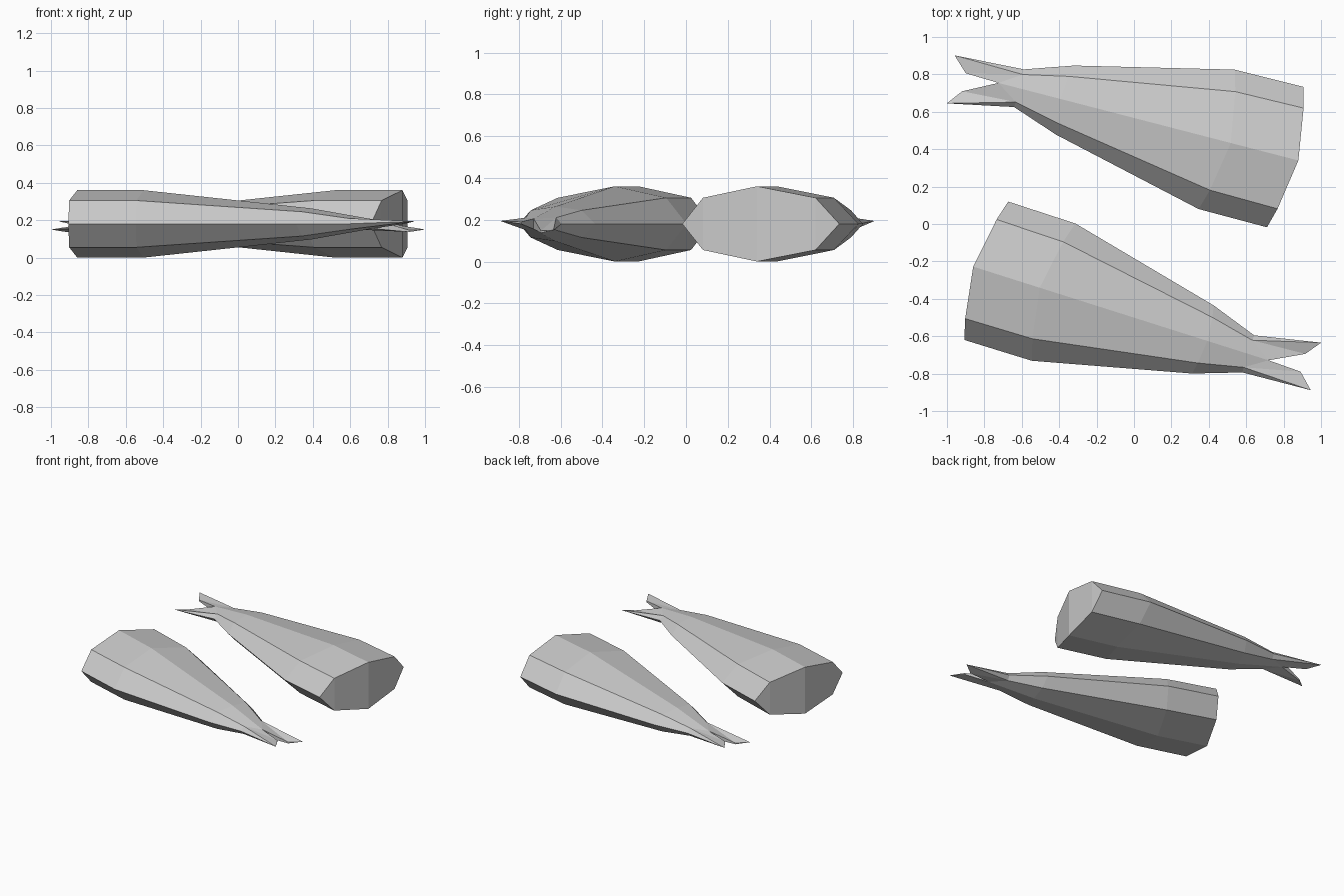
import bpy, bmesh
from math import radians
from mathutils import Matrix

if "Cube" in bpy.data.objects:
    bpy.data.objects.remove(bpy.data.objects["Cube"])

# Cross-sections from cut end to tail root:
# (side u, side v), (shoulder u, v, h), (ridge u, h); u = along body, v = across, h = half height
SECTIONS = [
    ((0.00, 0.388), (-0.03, 0.278, 0.125), (-0.073, 0.18)),
    ((0.378, 0.385), (0.345, 0.272, 0.125), (0.30, 0.18)),
    ((1.215, 0.191), (1.228, 0.128, 0.065), (1.24, 0.083)),
    ((1.47, 0.104), (1.468, 0.076, 0.030), (1.583, 0.025)),
]
# Tail lobes: outer tip and inner corner (u, v, z relative to the mid plane)
LOBES = [
    ((1.823, 0.175, -0.03), (1.76, 0.092, -0.038)),
    ((1.847, -0.084, 0.014), (1.765, -0.006, 0.005)),
]
THICK = 0.005


def build_fish(name, location, angle):
    bm = bmesh.new()

    def face(*verts):
        bm.faces.new(verts)

    # Octagonal body rings
    rings = []
    for (su, sv), (hu, hv, hh), (mu, mh) in SECTIONS:
        pts = [(su, sv, 0), (hu, hv, hh), (mu, 0, mh), (hu, -hv, hh),
               (su, -sv, 0), (hu, -hv, -hh), (mu, 0, -mh), (hu, hv, -hh)]
        rings.append([bm.verts.new(p) for p in pts])
    for a, b in zip(rings, rings[1:]):
        for i in range(8):
            j = (i + 1) % 8
            face(a[i], a[j], b[j], b[i])

    # Folded cut end
    r = rings[0]
    face(r[0], r[1], r[7])
    face(r[1], r[2], r[6], r[7])
    face(r[2], r[3], r[5], r[6])
    face(r[3], r[4], r[5])

    # Forked tail, each lobe tapering from half of the last ring
    r = rings[-1]
    for (tip, inner), (s, ht, hb) in zip(LOBES, ((0, 1, 7), (4, 3, 5))):
        t = bm.verts.new(tip)
        it = bm.verts.new((inner[0], inner[1], inner[2] + THICK))
        ib = bm.verts.new((inner[0], inner[1], inner[2] - THICK))
        face(r[s], r[ht], t)
        face(r[s], r[hb], t)
        face(r[ht], r[2], it)
        face(r[ht], it, t)
        face(r[hb], r[6], ib)
        face(r[hb], ib, t)
        face(r[2], r[6], ib, it)
        face(t, it, ib)

    bmesh.ops.recalc_face_normals(bm, faces=bm.faces[:])
    mesh = bpy.data.meshes.new(name)
    bm.transform(Matrix.Translation(location) @ Matrix.Rotation(radians(angle), 4, 'Z'))
    bm.to_mesh(mesh)
    bm.free()
    bpy.context.collection.objects.link(bpy.data.objects.new(name, mesh))


# Two headless fish lying head to tail
build_fish("front_fish", (-0.79, -0.25, 0.18), -17.6)
build_fish("back_fish", (0.808, 0.358, 0.18), 165.5)
